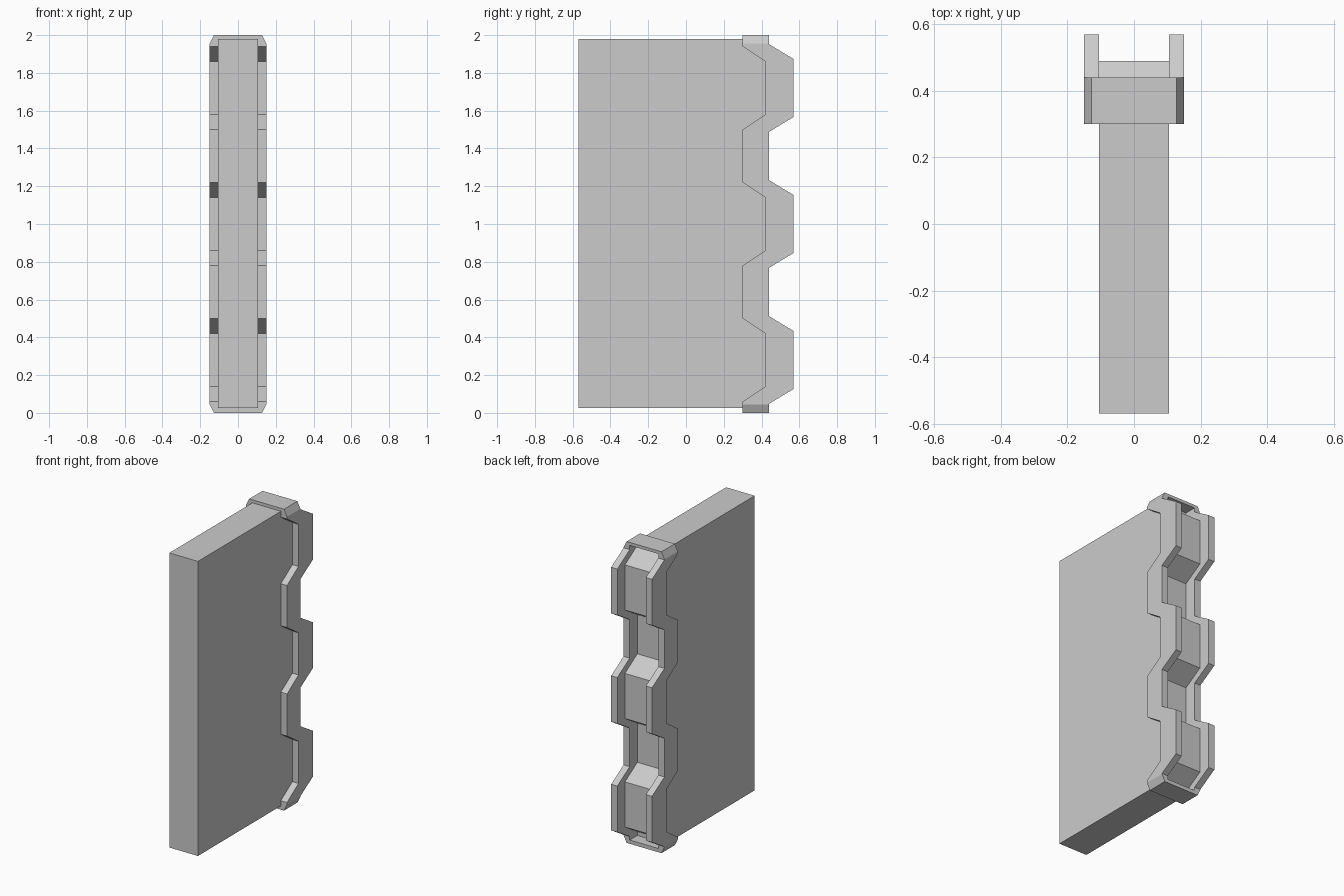
import bpy, bmesh
from mathutils import Vector

if "Cube" in bpy.data.objects:
    bpy.data.objects.remove(bpy.data.objects["Cube"])

TOOTH_CENTRES = (1.72, 1.0, 0.28)


def zigzag(low, high, half_base, half_tip):
    """Trapezoid teeth along z, listed from top to bottom as (y, z)."""
    pts = []
    for c in TOOTH_CENTRES:
        pts += [(low, c + half_base), (high, c + half_tip),
                (high, c - half_tip), (low, c - half_base)]
    return pts


def extrude_profile(name, pts, half_width):
    """Extrude a closed (y, z) outline across x."""
    bm = bmesh.new()
    face = bm.faces.new([bm.verts.new((-half_width, y, z)) for y, z in pts])
    ext = bmesh.ops.extrude_face_region(bm, geom=[face])
    verts = [g for g in ext["geom"] if isinstance(g, bmesh.types.BMVert)]
    bmesh.ops.translate(bm, verts=verts, vec=(2 * half_width, 0, 0))
    bmesh.ops.recalc_face_normals(bm, faces=bm.faces[:])
    return finish(name, bm)


def finish(name, bm):
    mesh = bpy.data.meshes.new(name)
    bm.to_mesh(mesh)
    bm.free()
    obj = bpy.data.objects.new(name, mesh)
    bpy.context.collection.objects.link(obj)
    return obj


# Main slab, its rear edge toothed to form the recessed channel floor
extrude_profile("panel", [(-0.57, 0.025), (-0.57, 1.98), (0.36, 1.98)]
                + zigzag(0.36, 0.49, 0.23, 0.15) + [(0.36, 0.025)], 0.105)

# Toothed edge frame, solid before its opening is cut
front = zigzag(0.30, 0.42, 0.22, 0.14)
back = zigzag(0.44, 0.57, 0.232, 0.153)
outline = [(0.30, 2.0)] + front + [(0.30, 0.0), (0.44, 0.0)] + back[::-1] + [(0.44, 2.0)]
frame = extrude_profile("edge_frame", outline, 0.15)

# Chamfer the four outer corners
bm = bmesh.new()
bm.from_mesh(frame.data)
for sx in (-1, 1):
    for z, sz in ((1.955, 1), (0.045, -1)):
        cut = bmesh.ops.bisect_plane(
            bm, geom=bm.verts[:] + bm.edges[:] + bm.faces[:],
            plane_co=Vector((sx * 0.15, 0, z)),
            plane_no=Vector((sx * 0.045, 0, sz * 0.022)), clear_outer=True)
        edges = [g for g in cut["geom_cut"] if isinstance(g, bmesh.types.BMEdge)]
        bmesh.ops.holes_fill(bm, edges=edges, sides=0)
bmesh.ops.recalc_face_normals(bm, faces=bm.faces[:])
bm.to_mesh(frame.data)
bm.free()

# Rectangular opening through the frame, leaving two rails and two end caps
cutter = extrude_profile("opening_cutter", [(0.1, 0.025), (0.1, 1.98),
                                            (0.8, 1.98), (0.8, 0.025)], 0.105)
cutter.hide_render = True
cutter.hide_set(True)
mod = frame.modifiers.new("opening", "BOOLEAN")
mod.operation = "DIFFERENCE"
mod.solver = "EXACT"
mod.object = cutter
